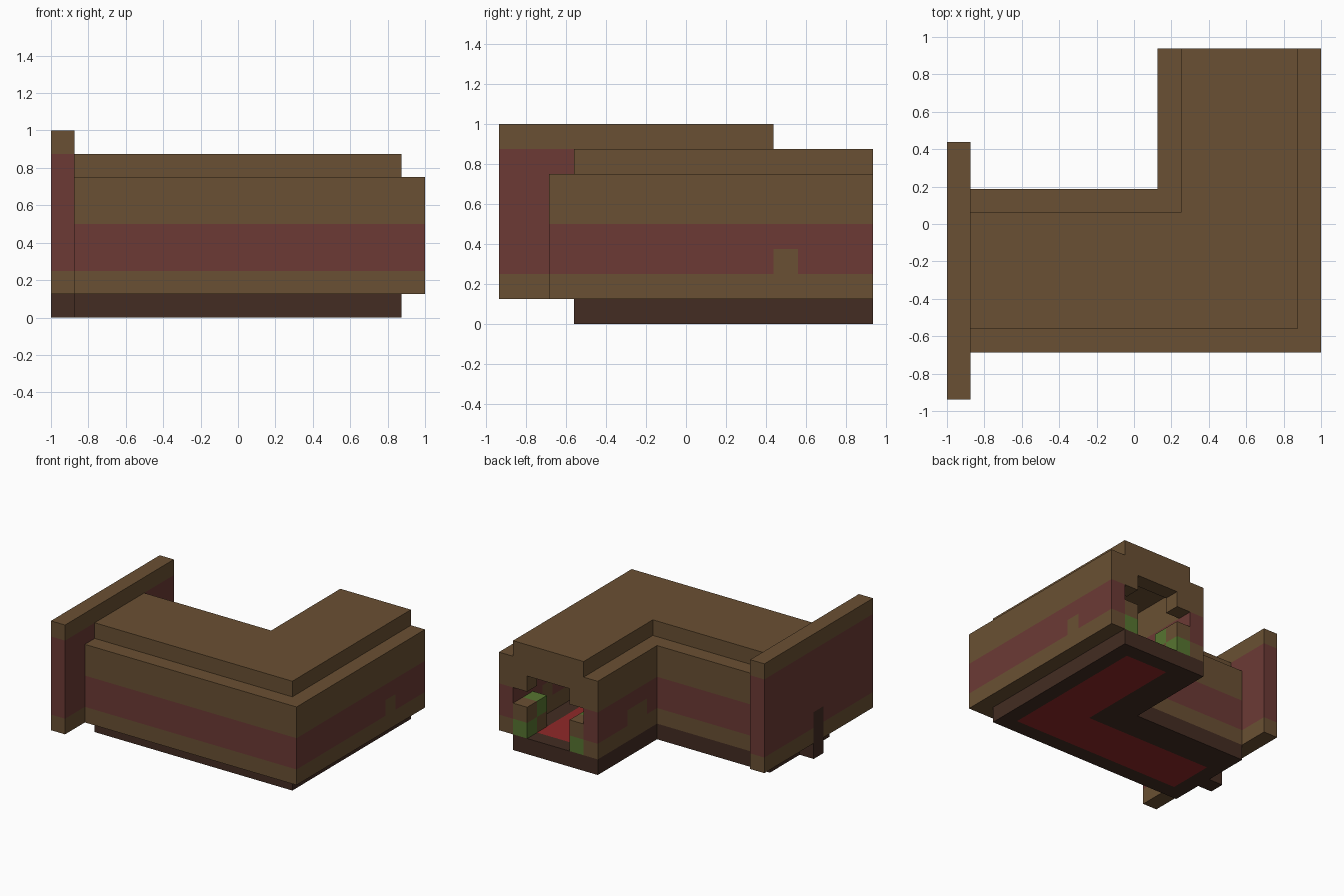
import bpy
import bmesh
from mathutils import Vector

cube = bpy.data.objects.get("Cube")
if cube:
    bpy.data.objects.remove(cube, do_unlink=True)

U = 0.125  # one block


def material(name, hex_code):
    rgb = [int(hex_code[i:i + 2], 16) / 255 for i in (0, 2, 4)]
    lin = [c / 12.92 if c <= 0.04045 else ((c + 0.055) / 1.055) ** 2.4 for c in rgb]
    mat = bpy.data.materials.new(name)
    mat.diffuse_color = (*lin, 1)
    mat.use_nodes = True
    mat.node_tree.nodes["Principled BSDF"].inputs["Base Color"].default_value = (*lin, 1)
    return mat


MATS = [material("brown_brick", "6A5033"), material("dull_red_wall", "6C3A35"),
        material("dark_base", "432C22"), material("red_carpet", "902929"),
        material("moss_green", "577530")]
BROWN, RED, DARK, CARPET, GREEN = range(5)


def prism(name, outline, low, high, cuts=(), rule=None, axis="z"):
    """Extrude an outline, slice it along (axis, value) cuts and colour faces by rule."""
    bm = bmesh.new()
    place = (lambda a, b: (a, b, low)) if axis == "z" else (lambda a, b: (a, low, b))
    face = bm.faces.new([bm.verts.new(place(a, b)) for a, b in outline])
    ext = bmesh.ops.extrude_face_region(bm, geom=[face])
    step = Vector((0, 0, high - low)) if axis == "z" else Vector((0, high - low, 0))
    bmesh.ops.translate(bm, vec=step,
                        verts=[v for v in ext["geom"] if isinstance(v, bmesh.types.BMVert)])
    for cut_axis, value in cuts:
        normal = Vector([float(cut_axis == a) for a in "xyz"])
        bmesh.ops.bisect_plane(bm, geom=bm.verts[:] + bm.edges[:] + bm.faces[:],
                               plane_co=normal * value, plane_no=normal)
    bmesh.ops.recalc_face_normals(bm, faces=bm.faces)
    for f in bm.faces:
        f.material_index = rule(f.calc_center_bounds(), f.normal) if rule else BROWN
    mesh = bpy.data.meshes.new(name)
    bm.to_mesh(mesh)
    bm.free()
    for m in MATS:
        mesh.materials.append(m)
    obj = bpy.data.objects.new(name, mesh)
    bpy.context.collection.objects.link(obj)
    return obj


def rect(x0, x1, y0, y1):
    return [(x0, y0), (x1, y0), (x1, y1), (x0, y1)]


def ell(x0, x1, y0, y1, xi, yi):
    """L-shaped plan whose arm spans xi..x1 and reaches y1."""
    return [(x0, y0), (x1, y0), (x1, y1), (xi, y1), (xi, yi), (x0, yi)]


LEFT, END = -7 * U, 7.5 * U            # passage ends
FRONT, BACK = -4.5 * U, 0.5 * U        # inside faces of the long hall
INNER, OUTER = 2 * U, 7 * U            # inside faces of the arm


# Base slab with a carpet running through it
def base_rule(c, n):
    if abs(n.z) < 0.5:
        return DARK
    hall = -6 * U < c.x < 6 * U and -3.5 * U < c.y < -0.5 * U
    arm = 3 * U < c.x < 6 * U and -3.5 * U < c.y < 6.5 * U
    return CARPET if hall or arm else DARK


prism("base_floor", ell(LEFT, OUTER, FRONT, END, INNER - U, BACK + U), 0, U,
      [("x", k * U) for k in (-6, 3, 6)] + [("y", k * U) for k in (-3.5, -0.5, 6.5)],
      base_rule)


# Banded passage walls, with a brown patch on the outside of the arm
def wall_rule(patch_start):
    def rule(c, n):
        patch = abs(n.x) > 0.5 and patch_start < c.y < 4.5 * U and c.z < 3 * U
        return RED if 2 * U < c.z < 4 * U and not patch else BROWN
    return rule


def wall_cuts(patch_start):
    return [("z", k * U) for k in (2, 3, 4)] + [("y", patch_start), ("y", 4.5 * U)]


prism("outer_wall",
      [(LEFT, FRONT - U), (OUTER + U, FRONT - U), (OUTER + U, END),
       (OUTER, END), (OUTER, FRONT), (LEFT, FRONT)],
      U, 6 * U, wall_cuts(3.5 * U), wall_rule(3.5 * U))
prism("inner_wall",
      [(LEFT, BACK), (INNER, BACK), (INNER, END),
       (INNER - U, END), (INNER - U, BACK + U), (LEFT, BACK + U)],
      U, 6 * U, wall_cuts(2.5 * U), wall_rule(2.5 * U))

# Roof over the passage
prism("roof", ell(LEFT, OUTER, FRONT, END, INNER, BACK), 6 * U, 7 * U)

# Stepped arch above the open end
prism("entrance_arch",
      [(INNER, 6 * U), (INNER, 4 * U), (INNER + U, 4 * U), (INNER + U, 5 * U),
       (OUTER - U, 5 * U), (OUTER - U, 4 * U), (OUTER, 4 * U), (OUTER, 6 * U)],
      END - U, END, axis="y")

# Checkered mossy blocks on both sides of the entrance
for name, x in (("left_entrance_block", OUTER - U), ("right_entrance_block", INNER)):
    prism(name, rect(x, x + U, END - 2 * U, END), U, 3 * U,
          [("z", 2 * U), ("y", END - U)],
          lambda c, n: GREEN if (c.z < 1.99 * U or n.z < -0.5) == (c.y > END - U) else BROWN)


# Tall wall closing the long hall, with a dark slot on its far side
def end_rule(c, n):
    if n.x < -0.5 and -2.5 * U < c.y < -1.5 * U and c.z < 3 * U:
        return DARK
    return RED if 2 * U < c.z < 7 * U else BROWN


prism("end_wall", rect(-8 * U, LEFT, -7.5 * U, 3.5 * U), U, 8 * U,
      [("z", k * U) for k in (2, 3, 7)] + [("y", -2.5 * U), ("y", -1.5 * U)], end_rule)

# Small sill under the slot
prism("slot_sill", rect(-8 * U, LEFT, -2.5 * U, -1.5 * U), 0, U, rule=lambda c, n: DARK)
